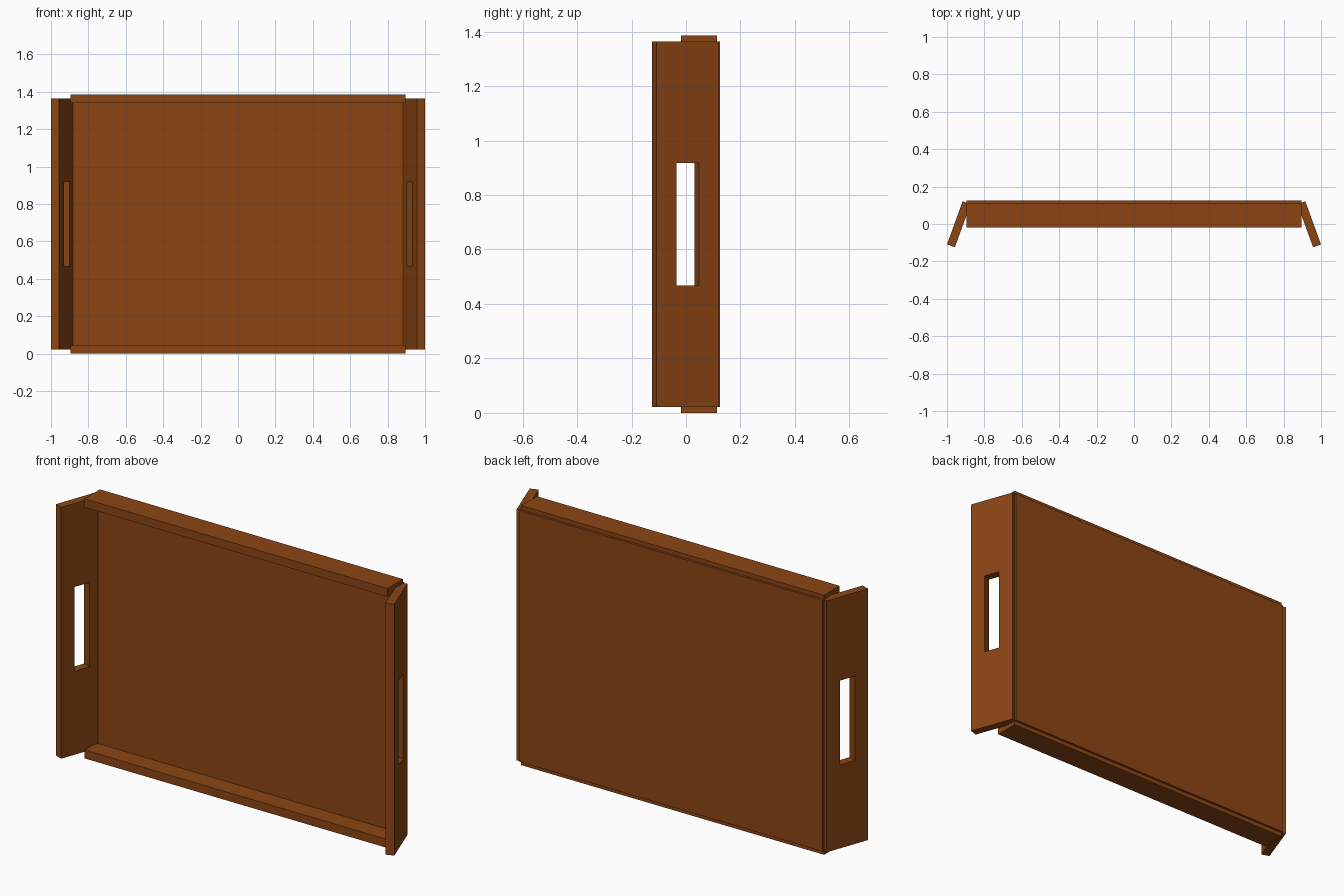
import bpy, bmesh
from math import radians
from mathutils import Matrix

if "Cube" in bpy.data.objects:
    bpy.data.objects.remove(bpy.data.objects["Cube"])

wood = bpy.data.materials.new("brown_wood")
wood.diffuse_color = (0.26, 0.06, 0.007, 1)
wood.use_nodes = True
wood.node_tree.nodes["Principled BSDF"].inputs["Base Color"].default_value = wood.diffuse_color

HEIGHT = 1.386
THICK = 0.045              # board thickness used throughout
Z0, Z1 = 0.022, 1.364      # tray panel height range


def finish(name, bm):
    bmesh.ops.recalc_face_normals(bm, faces=bm.faces)
    mesh = bpy.data.meshes.new(name)
    bm.to_mesh(mesh)
    bm.free()
    mesh.materials.append(wood)
    ob = bpy.data.objects.new(name, mesh)
    bpy.context.collection.objects.link(ob)
    return ob


def box(name, lo, hi):
    size = [b - a for a, b in zip(lo, hi)]
    mid = [(a + b) / 2 for a, b in zip(lo, hi)]
    bm = bmesh.new()
    bmesh.ops.create_cube(bm, size=1, matrix=Matrix.Translation(mid) @ Matrix.Diagonal((*size, 1)))
    return finish(name, bm)


def handle_board(name, side):
    """Board with a rectangular hand hole, leaning outward toward the front."""
    length, hole_w, hole_h = 0.245, 0.087, 0.45
    bm = bmesh.new()

    def rect(w, h):
        return [bm.verts.new((0, sy * w / 2, sz * h / 2))
                for sy, sz in ((-1, -1), (1, -1), (1, 1), (-1, 1))]

    outer, inner = rect(length, Z1 - Z0), rect(hole_w, hole_h)
    faces = [bm.faces.new((outer[i], outer[(i + 1) % 4], inner[(i + 1) % 4], inner[i]))
             for i in range(4)]
    ext = bmesh.ops.extrude_face_region(bm, geom=faces, use_keep_orig=True)
    moved = [v for v in ext["geom"] if isinstance(v, bmesh.types.BMVert)]
    bmesh.ops.translate(bm, verts=moved, vec=(-THICK, 0, 0))
    place = Matrix.Translation((0.958, 0.006, (Z0 + Z1) / 2)) @ Matrix.Rotation(radians(20), 4, 'Z')
    bm.transform(Matrix.Diagonal((side, 1, 1, 1)) @ place)
    return finish(name, bm)


# Flat tray base
box("tray_base", (-0.895, 0.125 - THICK, Z0), (0.895, 0.125, Z1))

# Long rails along the bottom and top edges
for name, z in (("lower_rail", 0), ("upper_rail", HEIGHT - THICK)):
    box(name, (-0.895, -0.018, z), (0.895, 0.113, z + THICK))

# Leaning end boards with hand holes
handle_board("left_handle_board", -1)
handle_board("right_handle_board", 1)
